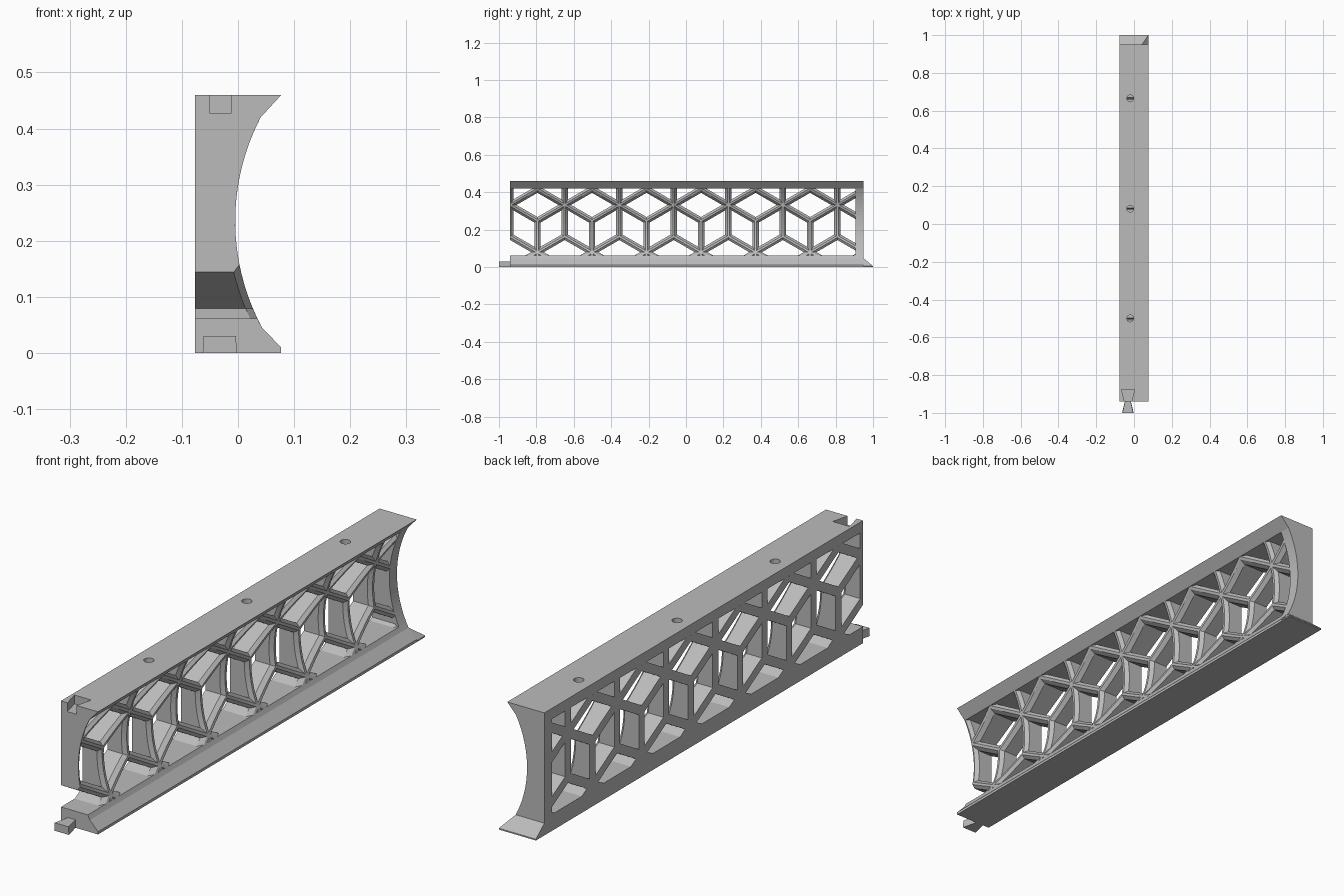
import bpy, bmesh, math
from mathutils import Vector

if "Cube" in bpy.data.objects:
    bpy.data.objects.remove(bpy.data.objects["Cube"])

BACK, EDGE, TOP = -0.077, 0.077, 0.46
FRONT_Y, END_Y = -0.94, 0.95
SILL, HEAD = 0.062, 0.42          # window limits
HALF_PITCH = 0.1458
STRUT = HALF_PITCH / math.cos(math.radians(30))
WIDE, NARROW, BEVEL = 0.017, 0.005, 0.013

grey = bpy.data.materials.new("plain grey")
grey.use_nodes = True
grey.diffuse_color = (0.5, 0.5, 0.5, 1)
grey.node_tree.nodes["Principled BSDF"].inputs["Base Color"].default_value = (0.5, 0.5, 0.5, 1)


def hollow_x(z):
    """Depth of the concave face at height z."""
    return 0.395 - math.sqrt(0.16 - (z - 0.235) ** 2)


def finish(name, bm):
    bmesh.ops.recalc_face_normals(bm, faces=bm.faces)
    mesh = bpy.data.meshes.new(name)
    bm.to_mesh(mesh)
    bm.free()
    mesh.materials.append(grey)
    ob = bpy.data.objects.new(name, mesh)
    bpy.context.collection.objects.link(ob)
    return ob


def loft(bm, rings):
    """Skin matching rings of points and cap both ends."""
    loops = [[bm.verts.new(p) for p in ring] for ring in rings]
    n = len(loops[0])
    for a, b in zip(loops, loops[1:]):
        for i in range(n):
            j = (i + 1) % n
            bm.faces.new((a[i], a[j], b[j], b[i]))
    bm.faces.new(loops[0][::-1])
    bm.faces.new(loops[-1])


def extrude_profile(name, profile, y0, y1):
    bm = bmesh.new()
    loft(bm, [[(x, y, z) for x, z in profile] for y in (y0, y1)])
    return finish(name, bm)


def dovetail(name, x, y_narrow, y_wide, narrow, wide, z0, z1, s0=1, s1=1):
    bm = bmesh.new()
    loft(bm, [[(x - narrow * s, y_narrow, z), (x + narrow * s, y_narrow, z),
               (x + wide * s, y_wide, z), (x - wide * s, y_wide, z)]
              for z, s in ((z0, s0), (z1, s1))])
    return finish(name, bm)


def cylinder(name, x, y, r, z0, z1):
    bm = bmesh.new()
    loft(bm, [[(x + r * math.cos(math.tau * i / 24), y + r * math.sin(math.tau * i / 24), z)
               for i in range(24)] for z in (z0, z1)])
    return finish(name, bm)


def cut(ob, cutter):
    mod = ob.modifiers.new("cut", 'BOOLEAN')
    mod.operation, mod.solver, mod.object = 'DIFFERENCE', 'EXACT', cutter
    bpy.context.view_layer.objects.active = ob
    bpy.ops.object.modifier_apply(modifier=mod.name)
    bpy.data.objects.remove(cutter)


def arc(z0, z1, n):
    return [(hollow_x(z0 + (z1 - z0) * i / n), z0 + (z1 - z0) * i / n) for i in range(n + 1)]


# Rails and end wall share one hollowed profile
foot = [(BACK, 0), (EDGE, 0), (EDGE, 0.01)]
head = [(EDGE, TOP), (BACK, TOP)]
extrude_profile("bottom_rail", foot + arc(0.045, SILL, 2) + [(BACK, SILL)], FRONT_Y, END_Y)
extrude_profile("end_wall", foot + arc(0.045, HEAD, 24) + head, 0.905, END_Y)
top_rail = extrude_profile("top_rail", [(BACK, HEAD), (hollow_x(HEAD), HEAD)] + head, FRONT_Y, END_Y)

# Sloping mitred toe past the end wall
bm = bmesh.new()
for x, y, z in ((EDGE, 1.0, 0), (EDGE, 1.0, 0.005), (0.042, END_Y, 0.046)):
    for px in (BACK, x):
        for py in (0.91, y):
            bm.verts.new((px, py, z))
bmesh.ops.convex_hull(bm, input=bm.verts)
bmesh.ops.dissolve_limit(bm, angle_limit=0.01, verts=bm.verts, edges=bm.edges)
finish("end_toe", bm)

# Dovetail tenon and matching socket
dovetail("front_tenon", -0.0325, -0.935, -1.0, 0.015, 0.0305, 0, 0.03, 1, 0.94)
cut(top_rail, dovetail("socket_cutter", -0.0315, -0.945, -0.875, 0.0175, 0.035, 0.427, 0.47))

# Screw bosses and their holes
for i, y in enumerate((-0.5, 0.081, 0.665)):
    boss = cylinder(f"boss_{i + 1}", -0.02, y, 0.03, 0.4, 0.45)
    for part in (top_rail, boss):
        cut(part, cylinder("hole_cutter", -0.02, y, 0.018, 0.41, 0.5))


def add_strut(bm, a, b):
    """Bevelled bar following the hollow, from a to b in (y, z)."""
    a, b = Vector(a), Vector(b)
    side = (b - a).normalized().orthogonal()
    rings = []
    for i in range(9):
        p = a.lerp(b, i / 8)
        ring = []
        for off, depth in ((-WIDE, None), (-WIDE, BEVEL), (-NARROW, 0),
                           (NARROW, 0), (WIDE, BEVEL), (WIDE, None)):
            q = p + side * off
            x = BACK if depth is None else hollow_x(q.y) - depth
            ring.append((x, q.x, q.y))
        rings.append(ring)
    loft(bm, rings)


# Lattice: six-way hubs on two staggered rows, clipped to the window
bm = bmesh.new()
for k in range(-1, 14):
    y = FRONT_Y + HALF_PITCH * k
    hub = (y, 0.332 if k % 2 == 0 else 0.332 - 1.5 * STRUT)
    for spoke in range(6):
        t = math.radians(90 + 60 * spoke)
        add_strut(bm, hub, (y + STRUT * math.cos(t), hub[1] + STRUT * math.sin(t)))
for point, normal in (((0, FRONT_Y, 0), (0, -1, 0)), ((0, 0.92, 0), (0, 1, 0)),
                      ((0, 0, SILL - 0.006), (0, 0, -1)), ((0, 0, HEAD + 0.005), (0, 0, 1))):
    geom = bm.verts[:] + bm.edges[:] + bm.faces[:]
    res = bmesh.ops.bisect_plane(bm, geom=geom, plane_co=point, plane_no=normal, clear_outer=True)
    rim = [e for e in res["geom_cut"] if isinstance(e, bmesh.types.BMEdge)]
    bmesh.ops.holes_fill(bm, edges=rim, sides=0)
lattice = finish("lattice", bm)
